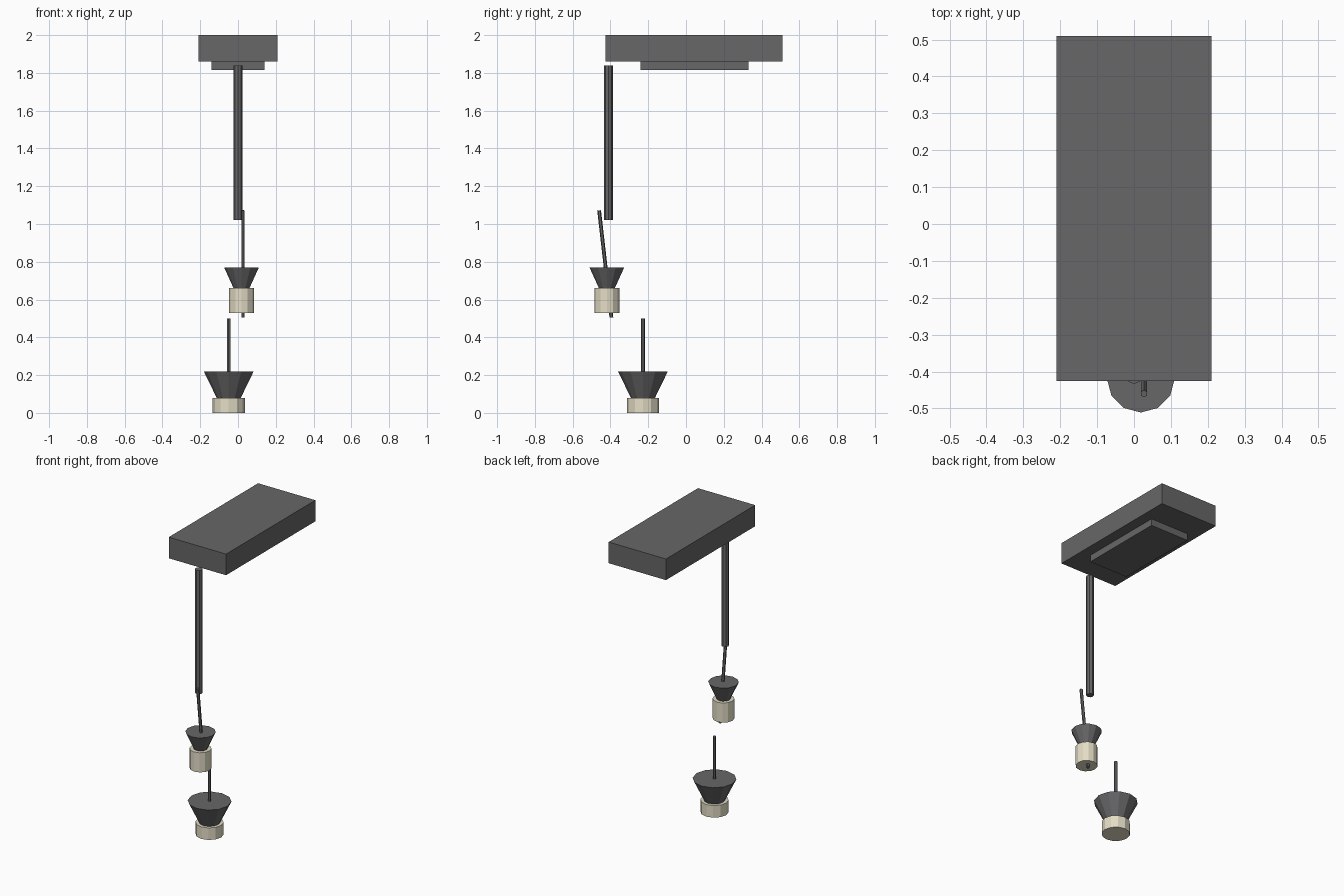
import bpy
from mathutils import Vector

cube = bpy.data.objects.get("Cube")
if cube:
    bpy.data.objects.remove(cube, do_unlink=True)


def material(name, rgb):
    m = bpy.data.materials.new(name)
    m.use_nodes = True
    m.diffuse_color = (*rgb, 1)
    m.node_tree.nodes["Principled BSDF"].inputs["Base Color"].default_value = (*rgb, 1)
    return m


GREY = material("dark grey", (0.135, 0.135, 0.14))
CREAM = material("cream", (0.77, 0.72, 0.56))


def finish(name, mat):
    ob = bpy.context.object
    ob.name = name
    ob.data.materials.append(mat)
    return ob


def box(name, low, high, mat):
    low, high = Vector(low), Vector(high)
    bpy.ops.mesh.primitive_cube_add(size=1, location=(low + high) / 2)
    bpy.context.object.scale = high - low
    return finish(name, mat)


def taper(name, start, end, r_start, r_end, sides, mat):
    """Straight or tapered prism running from start to end."""
    start, end = Vector(start), Vector(end)
    axis = end - start
    bpy.ops.mesh.primitive_cone_add(vertices=sides, radius1=r_start, radius2=r_end,
                                    depth=axis.length, location=(start + end) / 2)
    ob = finish(name, mat)
    ob.rotation_euler = Vector((0, 0, 1)).rotation_difference(axis).to_euler()
    return ob


# Ceiling slab with its recessed underside plate
box("ceiling_slab", (-0.21, -0.425, 1.86), (0.21, 0.51, 2.0), GREY)
box("underside_plate", (-0.14, -0.24, 1.815), (0.14, 0.33, 1.862), GREY)

# Hanging pole
taper("hanging_pole", (0, -0.41, 1.02), (0, -0.41, 1.84), 0.0235, 0.0235, 8, GREY)


# Each pendant: a flared cap over a pale cylinder
def pendant(prefix, x, y, z_low, z_mid, z_top, r_body, r_neck, r_cap):
    taper(prefix + "_body", (x, y, z_low), (x, y, z_mid), r_body, r_body, 12, CREAM)
    taper(prefix + "_cap", (x, y, z_mid), (x, y, z_top), r_neck, r_cap, 12, GREY)


pendant("upper_pendant", 0.0185, -0.419, 0.53, 0.66, 0.77, 0.066, 0.042, 0.092)
pendant("lower_pendant", -0.049, -0.228, 0, 0.08, 0.22, 0.085, 0.064, 0.132)

# Thin rods, the upper one leaning through its pendant
taper("upper_rod", (0.027, -0.395, 0.505), (0.027, -0.46, 1.072), 0.01, 0.01, 6, GREY)
taper("lower_rod", (-0.049, -0.228, 0.2), (-0.049, -0.228, 0.5), 0.01, 0.01, 6, GREY)
